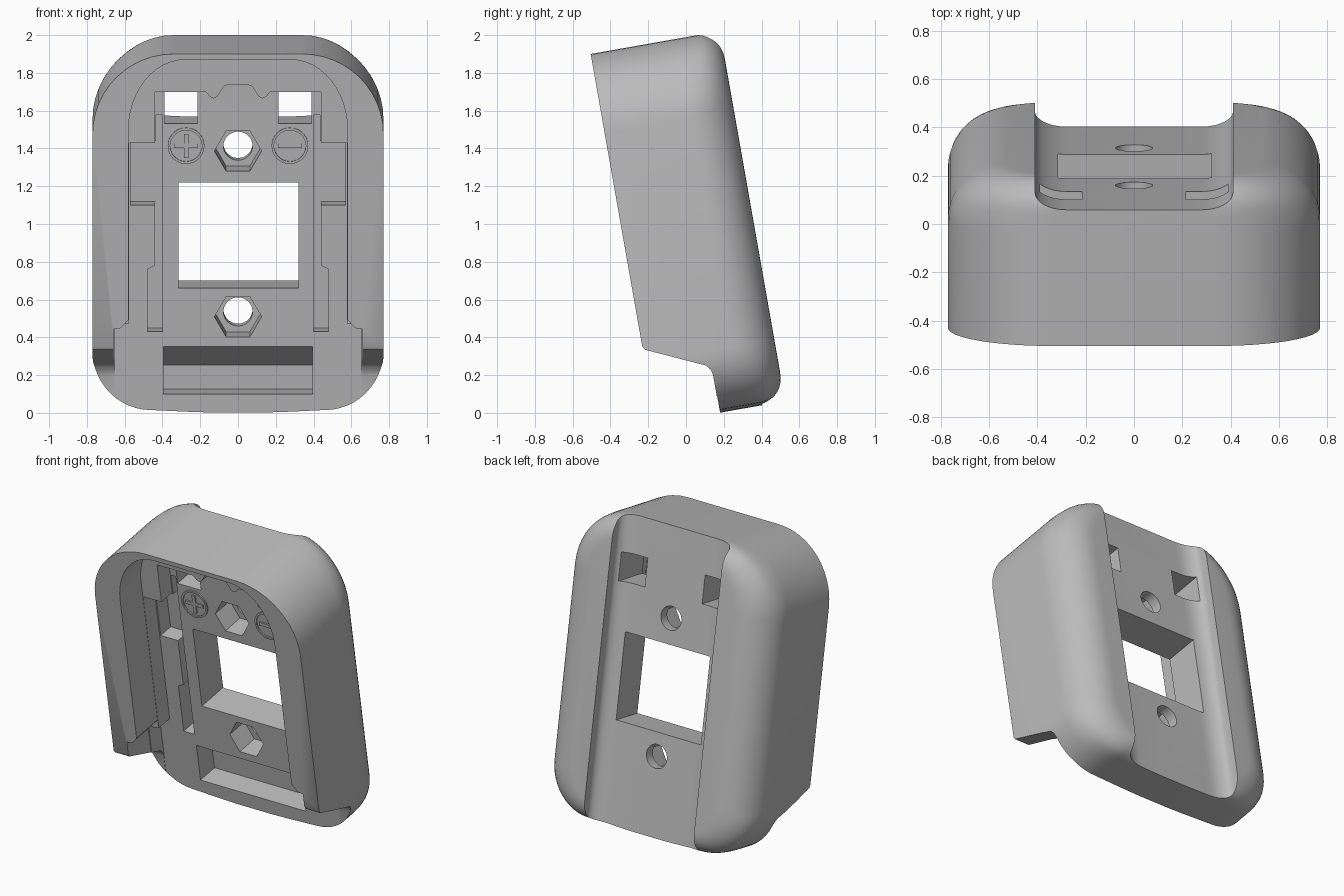
import bpy, bmesh
from math import sin, cos, pi, sqrt, radians
from mathutils import Matrix

if "Cube" in bpy.data.objects:
    bpy.data.objects.remove(bpy.data.objects["Cube"])

TILT = Matrix.Rotation(radians(10), 4, 'X')
grey = bpy.data.materials.new("plain_grey")
grey.use_nodes = True
grey.diffuse_color = (0.5, 0.5, 0.5, 1)
grey.node_tree.nodes["Principled BSDF"].inputs["Base Color"].default_value = (0.5, 0.5, 0.5, 1)

# Depth levels, measured from the front (negative) to the back
RIM, LEDGE, FLOOR, CHANNEL, GROOVE, BACK = -0.167, 0.06, 0.178, 0.285, 0.405, 0.528
TOP, BOTTOM, HALF = 1.959, -0.016, 0.77


def to_object(name, bm):
    bmesh.ops.recalc_face_normals(bm, faces=bm.faces)
    mesh = bpy.data.meshes.new(name)
    bm.to_mesh(mesh)
    bm.free()
    mesh.materials.append(grey)
    obj = bpy.data.objects.new(name, mesh)
    bpy.context.collection.objects.link(obj)
    return obj


def loft(name, rings):
    """Closed solid through a list of matching rings."""
    bm = bmesh.new()
    rows = [[bm.verts.new(p) for p in ring] for ring in rings]
    n = len(rows[0])
    for a, b in zip(rows, rows[1:]):
        for i in range(n):
            j = (i + 1) % n
            bm.faces.new((a[i], a[j], b[j], b[i]))
    bm.faces.new(rows[0])
    bm.faces.new(rows[-1])
    return to_object(name, bm)


def prism(name, pts, axis, lo, hi):
    place = {'X': lambda a, b, t: (t, a, b),
             'Y': lambda a, b, t: (a, t, b),
             'Z': lambda a, b, t: (a, b, t)}[axis]
    return loft(name, [[place(a, b, t) for a, b in pts] for t in (lo, hi)])


def arc(cx, cy, rx, ry, start, end, n=12):
    return [(cx + rx * cos(radians(start + (end - start) * i / n)),
             cy + ry * sin(radians(start + (end - start) * i / n))) for i in range(n + 1)]


def mirrored(half):
    """Complete a right-hand half outline across x = 0."""
    return half + [(-x, y) for x, y in reversed(half)]


def rect(x0, x1, y0, y1):
    return [(x0, y0), (x1, y0), (x1, y1), (x0, y1)]


def circle(cx, cy, r, n):
    return [(cx + r * cos(2 * pi * i / n), cy + r * sin(2 * pi * i / n)) for i in range(n)]


# Shell: rounded outline lofted backwards with a broad rounded back edge
def shell_ring(depth, side_in):
    over = max(0.0, min(1.0, (depth - 0.403) / 0.125))
    end_in = 0.125 * (1 - sqrt(1 - over * over))
    k = side_in / 0.24
    w, top, bot = HALF - side_in, TOP - end_in, BOTTOM + end_in
    rx, rt, rb = 0.43 - 0.23 * k, 0.43 - 0.13 * k, 0.32 - 0.1 * k
    bx = 0.31 - 0.11 * k
    half = [(0.12, bot - 0.014), (0.25, bot - 0.01)]
    half += arc(w - bx, bot + rb, bx, rb, -90, 0)
    half += arc(w - rx, top - rt, rx, rt, 0, 90)
    return [(x, depth, u) for x, u in mirrored(half)]


rings = [shell_ring(RIM, 0)]
for i in range(13):
    a = pi / 2 * i / 12
    rings.append(shell_ring(0.288 + 0.24 * sin(a), 0.24 * (1 - cos(a))))
body = loft("shell", rings)


def cut(cutter):
    mod = body.modifiers.new("cut", 'BOOLEAN')
    mod.operation, mod.solver, mod.object = 'DIFFERENCE', 'EXACT', cutter
    bpy.context.view_layer.objects.active = body
    bpy.ops.object.modifier_apply(modifier=mod.name)
    bpy.data.objects.remove(cutter)


# Cut-away below the side walls
cut(prism("ramp_cut", [(-0.5, -0.3), (0.176, -0.3), (0.176, 0.171), (0.17, 0.2), (0.151, 0.227),
                       (-0.158, 0.368), (-0.172, 0.4), (-0.5, 0.4)], 'X', -1, 1))

# Front pocket inside the rim
pocket = [(0.66, -0.3), (0.66, 0.48), (0.62, 0.485), (0.58, 0.53)]
cut(prism("rim_pocket", mirrored(pocket + arc(0.28, 1.548, 0.3, 0.38, 0, 90)), 'Y', -0.5, LEDGE))

# Deeper pocket with a notched upper edge
deep = [(0.655, -0.31), (0.655, 0.46), (0.578, 0.47), (0.578, 1.441), (0.44, 1.441), (0.44, 1.715),
        (0.17, 1.715), (0.15, 1.69), (0.13, 1.68), (0.11, 1.69), (0.075, 1.745), (0.05, 1.753)]
cut(prism("deep_pocket", mirrored(deep), 'Y', -0.4, FLOOR))

# Side channels and upper windows
channel = [(0.4, 0.406), (0.48, 0.406), (0.48, 0.74), (0.44, 0.76), (0.44, 1.086), (0.57, 1.086),
           (0.57, 1.43), (0.435, 1.43), (0.435, 1.57), (0.4, 1.57)]
for s in (-1, 1):
    cut(prism("channel_cut", [(s * x, u) for x, u in channel], 'Y', 0.1, CHANNEL))
    cut(prism("window_cut", rect(*sorted((s * 0.215, s * 0.39)), 1.523, 1.71), 'Y', 0.09, 0.7))

# Channel along the back with coved sides
cove = [(0.41, 0.8)] + arc(0.28, 0.475, 0.13, 0.07, 0, -90, 8)
cut(prism("back_groove", mirrored(cove), 'Z', -0.5, 2.5))

# Large opening, nut pockets and screw holes
cut(prism("opening_cut", rect(-0.315, 0.32, 0.639, 1.208), 'Y', 0, 0.7))
for u in (1.376, 0.485):
    cut(prism("nut_cut", circle(0, u, 0.125, 6), 'Y', 0.1, 0.335))
    cut(prism("screw_cut", circle(0, u, 0.077, 32), 'Y', 0.1, 0.7))

# Recess with slanted upper face at the lower lip
cut(prism("lip_recess", [(0.05, 0.07), (0.33, 0.07), (0.33, 0.2), (0.178, 0.325), (0.05, 0.325)],
          'X', -0.395, 0.395))

parts = [body]

# Polarity marks: thin rings with raised bars
MARK_U = 1.405
for s, side in ((-1, "right"), (1, "left")):
    ring_out, ring_in = circle(s * 0.275, MARK_U, 0.097, 40), circle(s * 0.275, MARK_U, 0.084, 40)
    bm = bmesh.new()
    loops = [[bm.verts.new((x, d, u)) for x, u in c]
             for c, d in ((ring_out, FLOOR), (ring_out, FLOOR - 0.008),
                          (ring_in, FLOOR - 0.008), (ring_in, FLOOR))]
    for k in range(4):
        a, b = loops[k], loops[(k + 1) % 4]
        for i in range(40):
            j = (i + 1) % 40
            bm.faces.new((a[i], a[j], b[j], b[i]))
    parts.append(to_object(side + "_mark_ring", bm))
    x = s * 0.275
    parts.append(prism(side + "_mark_bar", rect(x - 0.064, x + 0.064, MARK_U - 0.012, MARK_U + 0.012),
                       'Y', FLOOR - 0.008, FLOOR))
    if s < 0:
        parts.append(prism("right_mark_upright", rect(x - 0.012, x + 0.012, MARK_U - 0.064, MARK_U + 0.064),
                           'Y', FLOOR - 0.009, FLOOR))

# Lean everything back and shade
for obj in parts:
    obj.data.transform(TILT)
    bpy.ops.object.select_all(action='DESELECT')
    obj.select_set(True)
    bpy.context.view_layer.objects.active = obj
    bpy.ops.object.shade_smooth_by_angle(angle=radians(28))
